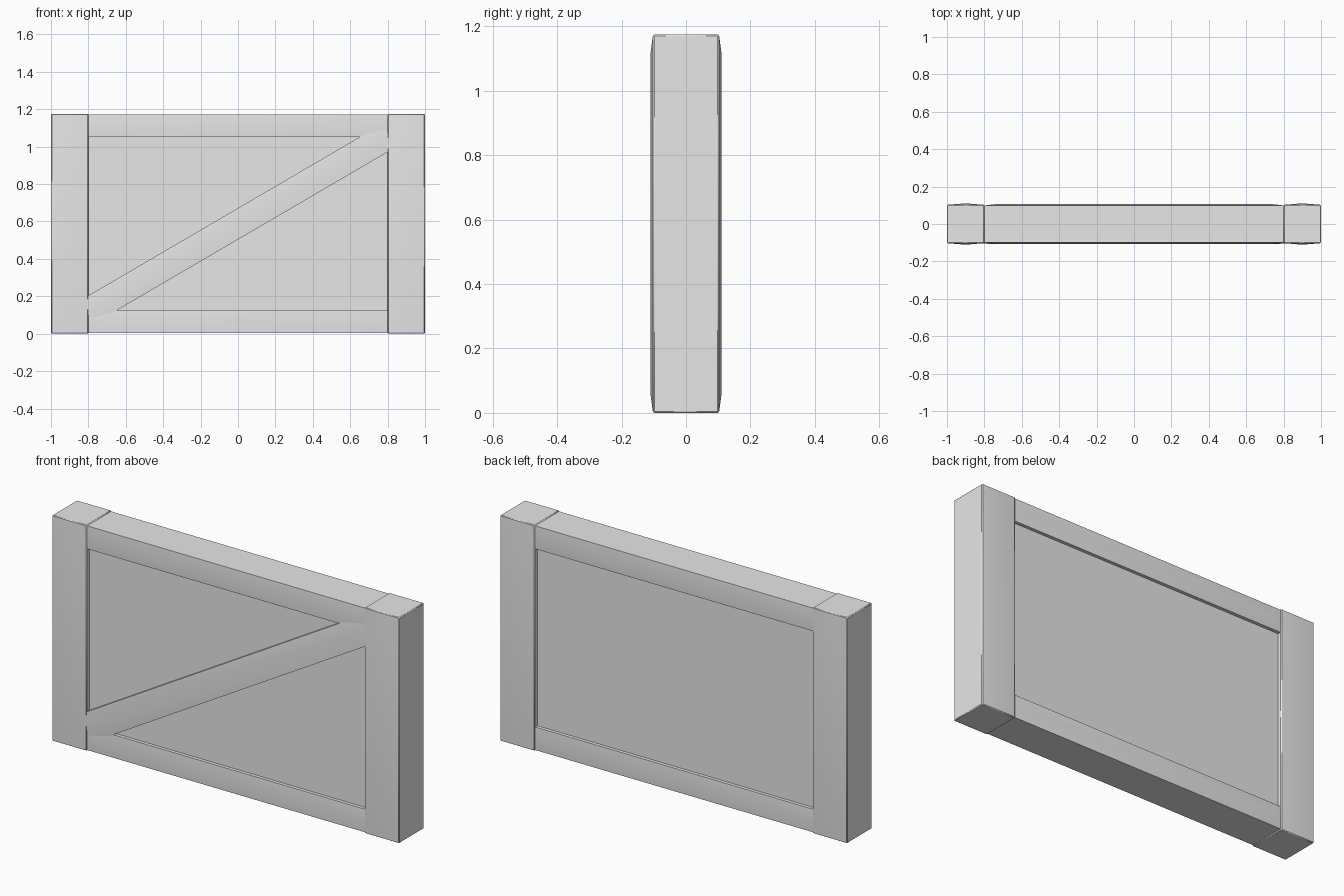
import bpy, bmesh, math
from mathutils import Matrix

if "Cube" in bpy.data.objects:
    bpy.data.objects.remove(bpy.data.objects["Cube"], do_unlink=True)

HEIGHT = 1.175      # overall height
INNER = 0.8         # half width of the opening
RAIL = 0.12         # rail height
MID = HEIGHT / 2

grey = bpy.data.materials.new("plain_grey")
grey.use_nodes = True
grey.diffuse_color = (0.8, 0.8, 0.8, 1)
grey.node_tree.nodes["Principled BSDF"].inputs["Base Color"].default_value = (0.8, 0.8, 0.8, 1)


def beam(name, centre, length, width, depth, crown=0.0, hip=0.06, angle=0.0, bevel=0.0):
    """Bar along local x; both broad faces swell to a low hipped ridge."""
    bm = bmesh.new()
    for side in (-1, 1):
        for end in (-1, 1):
            for edge in (-1, 1):
                bm.verts.new((end * length / 2, side * depth / 2, edge * width / 2))
            if crown:
                bm.verts.new((end * (length / 2 - hip), side * (depth / 2 + crown), 0))
    bmesh.ops.convex_hull(bm, input=bm.verts)
    bmesh.ops.dissolve_limit(bm, angle_limit=math.radians(0.5), verts=bm.verts, edges=bm.edges)
    bmesh.ops.recalc_face_normals(bm, faces=bm.faces)
    bm.transform(Matrix.Translation(centre) @ Matrix.Rotation(-angle, 4, "Y"))
    mesh = bpy.data.meshes.new(name)
    bm.to_mesh(mesh)
    bm.free()
    mesh.materials.append(grey)
    obj = bpy.data.objects.new(name, mesh)
    bpy.context.collection.objects.link(obj)
    if bevel:
        mod = obj.modifiers.new("soft_edges", "BEVEL")
        mod.width = bevel
        mod.segments = 1
        mod.limit_method = "ANGLE"
    bpy.ops.object.select_all(action="DESELECT")
    obj.select_set(True)
    bpy.context.view_layer.objects.active = obj
    bpy.ops.object.shade_smooth_by_angle(angle=math.radians(30))
    return obj


# Upright end posts
for name, side in (("right_post", -1), ("left_post", 1)):
    beam(name, (side * 0.9, 0, MID), HEIGHT, 0.2, 0.205,
         crown=0.008, angle=math.pi / 2, bevel=0.004)

# Top and bottom rails, set slightly inside the post ends
for name, z in (("bottom_rail", RAIL / 2 + 0.004), ("top_rail", HEIGHT - RAIL / 2 - 0.004)):
    beam(name, (0, 0, z), 2 * INNER + 0.01, RAIL, 0.197, crown=0.008, hip=0.07)

# Recessed panel filling the frame
beam("panel", (0, 0, MID), 2 * INNER + 0.04, HEIGHT - 2 * RAIL + 0.04, 0.162)

# Diagonal brace on the front only, corner to corner of the opening
rise = HEIGHT - 2 * RAIL
beam("diagonal_brace", (0, -0.05, MID), math.hypot(2 * INNER, rise) + 0.02, 0.145, 0.1,
     crown=0.008, angle=math.atan2(rise, 2 * INNER))
